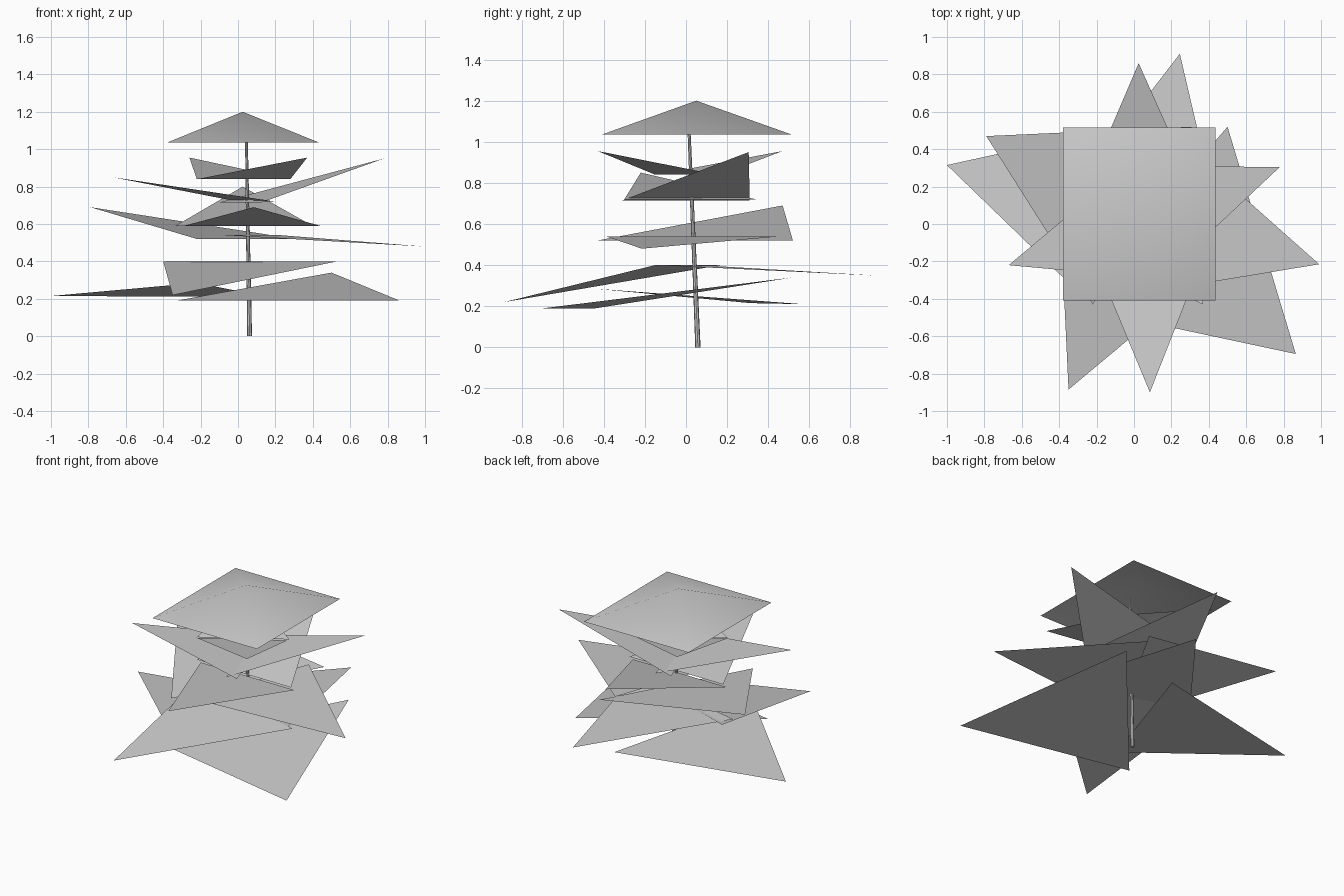
import bpy
import bmesh
from mathutils import Vector

default_cube = bpy.data.objects.get("Cube")
if default_cube:
    bpy.data.objects.remove(default_cube, do_unlink=True)


def make_material(name, color):
    material = bpy.data.materials.new(name)
    material.use_nodes = True
    material.diffuse_color = color
    material.node_tree.nodes["Principled BSDF"].inputs["Base Color"].default_value = color
    return material


grey = make_material("plain grey", (0.6, 0.6, 0.6, 1))


def make_object(name, bm, smooth=False):
    mesh = bpy.data.meshes.new(name)
    for face in bm.faces:
        face.smooth = smooth
    bm.to_mesh(mesh)
    bm.free()
    mesh.materials.append(grey)
    obj = bpy.data.objects.new(name, mesh)
    bpy.context.collection.objects.link(obj)
    return obj


def make_branch(name, tip, root_a, root_b):
    """One flat triangular branch, always wound to face upwards."""
    bm = bmesh.new()
    face = bm.faces.new([bm.verts.new(p) for p in (tip, root_a, root_b)])
    face.normal_update()
    if face.normal.z < 0:
        face.normal_flip()
    make_object(name, bm)


# Slim trunk, tapered and leaning slightly
foot, top = Vector((0.062, 0.058, 0)), Vector((0.044, 0.012, 1.12))
bm = bmesh.new()
bmesh.ops.create_cone(bm, cap_ends=True, segments=8, radius1=0.013,
                      radius2=0.007, depth=1)
for vert in bm.verts:
    t = vert.co.z + 0.5
    axis = foot.lerp(top, t)
    vert.co = Vector((axis.x + vert.co.x, axis.y + vert.co.y, axis.z))
trunk = make_object("trunk", bm, smooth=True)
bpy.context.view_layer.objects.active = trunk
trunk.select_set(True)
bpy.ops.object.shade_smooth_by_angle()

# Pairs of branches, from the lowest tier to the highest: tip, then two root corners
tiers = {
    "lowest": (
        ((0.5, 0.52, 0.34), (-0.33, -0.44, 0.19), (0.865, -0.695, 0.19)),
        ((-1, 0.315, 0.215), (0.16, 0.57, 0.21), (-0.22, -0.44, 0.285)),
    ),
    "low": (
        ((-0.35, -0.885, 0.22), (0.53, -0.15, 0.4), (-0.4, 0.17, 0.4)),
        ((0.245, 0.91, 0.35), (-0.41, 0.06, 0.4), (0.49, -0.14, 0.4)),
    ),
    "lower_middle": (
        ((0.99, -0.215, 0.48), (0.23, 0.46, 0.54), (-0.07, -0.39, 0.54)),
        ((-0.79, 0.47, 0.69), (-0.22, -0.43, 0.52), (0.31, 0.52, 0.52)),
    ),
    "middle": (
        ((0.025, 0.86, 0.8), (-0.335, 0.02, 0.59), (0.4, 0.02, 0.59)),
        ((0.085, -0.9, 0.69), (-0.29, 0, 0.59), (0.44, 0, 0.59)),
    ),
    "upper_middle": (
        ((0.78, 0.305, 0.95), (0.125, -0.31, 0.715), (-0.1, 0.31, 0.715)),
        ((-0.67, -0.22, 0.85), (0, 0.34, 0.72), (0.2, -0.3, 0.72)),
    ),
    "high": (
        ((0.37, -0.43, 0.955), (0.28, 0.15, 0.84), (-0.22, -0.15, 0.84)),
        ((-0.26, 0.47, 0.955), (0.28, 0.17, 0.84), (-0.22, -0.14, 0.84)),
    ),
}
for tier, branches in tiers.items():
    for side, corners in zip(("first", "second"), branches):
        make_branch(f"{tier}_{side}_branch", *corners)

# Four-sided canopy, open underneath, softly shaded
bm = bmesh.new()
apex = bm.verts.new((0.025, 0.05, 1.2))
rim = [bm.verts.new((x, y, 1.035)) for x, y in
       ((-0.38, -0.41), (0.435, -0.41), (0.435, 0.515), (-0.38, 0.515))]
for i, corner in enumerate(rim):
    bm.faces.new((corner, rim[(i + 1) % len(rim)], apex))
make_object("canopy", bm, smooth=True)
